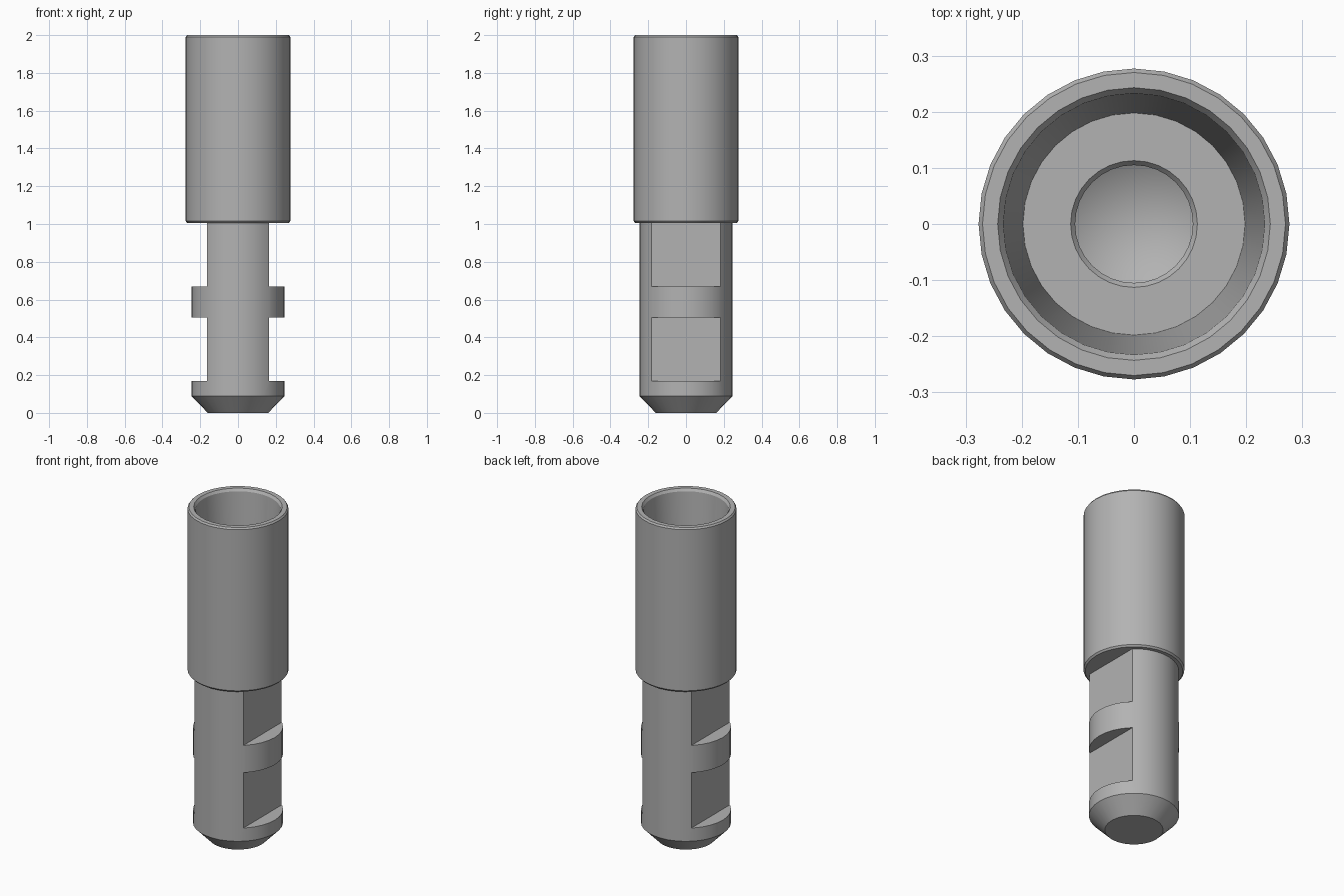
import bpy
import math

SEGMENTS = 32

cube = bpy.data.objects.get("Cube")
if cube:
    bpy.data.objects.remove(cube, do_unlink=True)

steel = bpy.data.materials.new("grey_steel")
steel.use_nodes = True
GREY = (0.45, 0.45, 0.45, 1.0)
steel.diffuse_color = GREY
steel.node_tree.nodes["Principled BSDF"].inputs["Base Color"].default_value = GREY


def lathe(name, profile):
    """Revolve an (r, z) profile, given bottom to top along the outside, about z."""
    verts, rings, faces = [], [], []
    for r, z in profile:
        start = len(verts)
        count = 1 if r == 0 else SEGMENTS
        for i in range(count):
            a = 2 * math.pi * i / SEGMENTS
            verts.append((r * math.cos(a), r * math.sin(a), z))
        rings.append([start + i % count for i in range(SEGMENTS)])
    for low, high in zip(rings, rings[1:]):
        for i in range(SEGMENTS):
            j = (i + 1) % SEGMENTS
            loop = [low[i], low[j], high[j], high[i]]
            faces.append(list(dict.fromkeys(loop)))
    # Close flat ends with a single face
    if profile[0][0] > 0:
        faces.append(rings[0][::-1])
    if profile[-1][0] > 0:
        faces.append(rings[-1])
    mesh = bpy.data.meshes.new(name)
    mesh.from_pydata(verts, [], faces)
    mesh.materials.append(steel)
    obj = bpy.data.objects.new(name, mesh)
    bpy.context.collection.objects.link(obj)
    return obj


def select_only(obj):
    bpy.ops.object.select_all(action='DESELECT')
    obj.select_set(True)
    bpy.context.view_layer.objects.active = obj


# Shank with a chamfered foot
shank = lathe("shank", [(0.16, 0), (0.247, 0.09), (0.247, 1.01)])

# Two pairs of flats milled into the sides of the shank
FLAT_X = 0.165
for side in (-1, 1):
    for low, high in ((0.17, 0.505), (0.67, 1.05)):
        bpy.ops.mesh.primitive_cube_add(
            size=1, location=(side * (FLAT_X + 0.1), 0, (low + high) / 2))
        cutter = bpy.context.object
        cutter.name = "flat_cutter"
        cutter.scale = (0.2, 0.6, high - low)
        cutter.hide_render = True
        cut = shank.modifiers.new("flat", 'BOOLEAN')
        cut.operation = 'DIFFERENCE'
        cut.solver = 'EXACT'
        cut.object = cutter
        select_only(shank)
        bpy.ops.object.modifier_apply(modifier=cut.name)
        bpy.data.objects.remove(cutter, do_unlink=True)

# Sleeve: bevelled outside, tapered socket, then a drilled hole with a conical end
sleeve = lathe("socket_sleeve", [
    (0.268, 1.005), (0.277, 1.015), (0.277, 1.99), (0.27, 2.0),
    (0.243, 2.0), (0.233, 1.985), (0.198, 1.42),
    (0.113, 1.42), (0.105, 1.41), (0.105, 1.16), (0, 1.1)])

for part in (shank, sleeve):
    select_only(part)
    bpy.ops.object.shade_smooth_by_angle(angle=math.radians(30))
